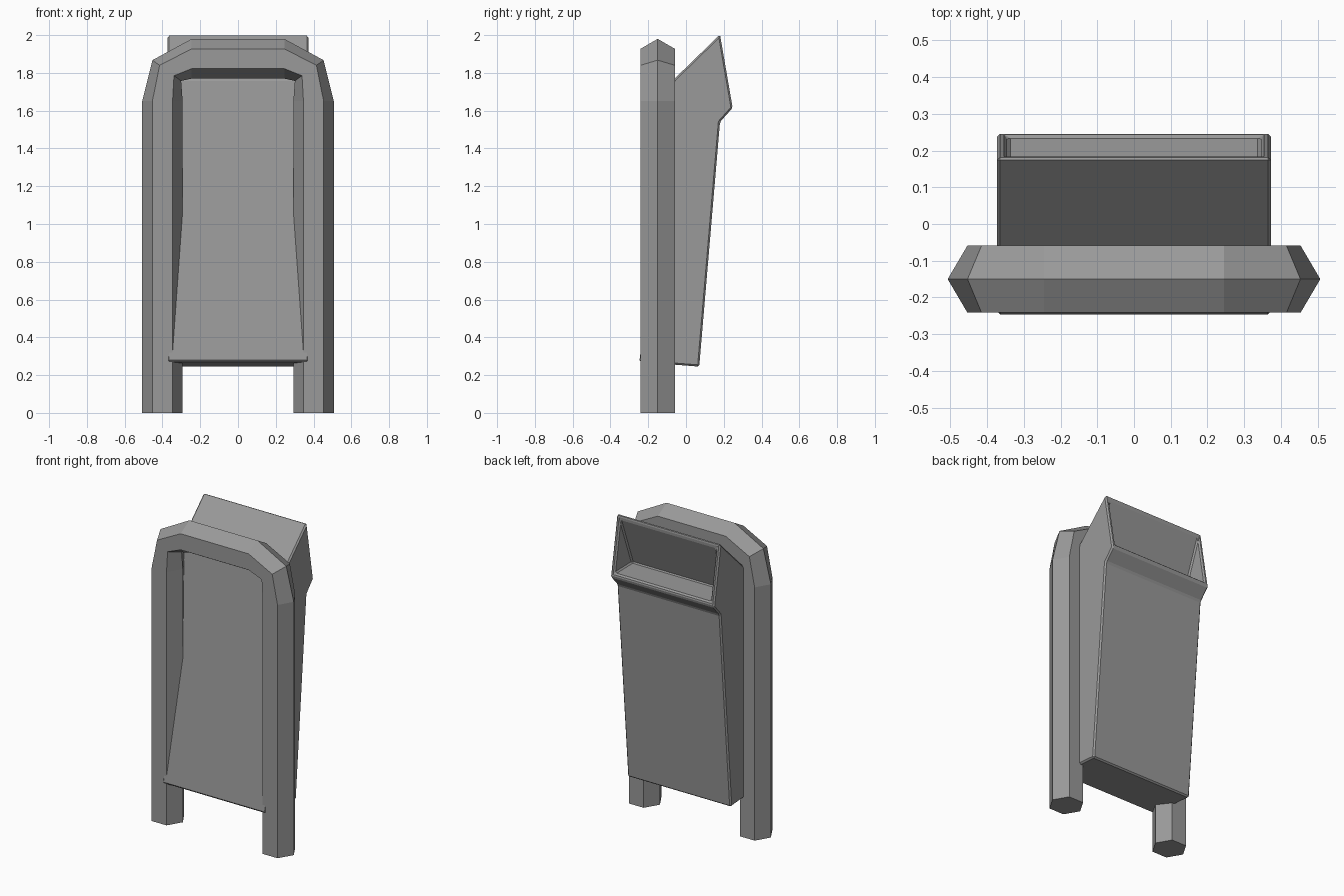
import bpy, bmesh

if "Cube" in bpy.data.objects:
    bpy.data.objects.remove(bpy.data.objects["Cube"])

grey = bpy.data.materials.new("dark_grey")
grey.diffuse_color = (0.32, 0.32, 0.32, 1.0)
grey.use_nodes = True
grey.node_tree.nodes["Principled BSDF"].inputs["Base Color"].default_value = grey.diffuse_color


def add_object(name, bm):
    bmesh.ops.recalc_face_normals(bm, faces=bm.faces)
    mesh = bpy.data.meshes.new(name)
    bm.to_mesh(mesh)
    bm.free()
    mesh.materials.append(grey)
    obj = bpy.data.objects.new(name, mesh)
    bpy.context.collection.objects.link(obj)
    return obj


# Arched frame: hexagonal tube swept over the legs and top
FRAME_Y = -0.15
# centre x, centre z, outward half-width vector x, z
half = [(-0.40, 0.0, -0.107, 0.0),
        (-0.40, 1.65, -0.107, 0.0),
        (-0.377, 1.8125, -0.076, 0.055),
        (-0.245, 1.875, 0.0, 0.105)]
path = half + [(-x, z, -dx, dz) for x, z, dx, dz in reversed(half)]
hexagon = [(1, 0), (0.5, 0.091), (-0.5, 0.091),
           (-1, 0), (-0.5, -0.091), (0.5, -0.091)]

bm = bmesh.new()
rings = [[bm.verts.new((x + u * dx, FRAME_Y + v, z + u * dz)) for u, v in hexagon]
         for x, z, dx, dz in path]
for a, b in zip(rings, rings[1:]):
    for i in range(6):
        j = (i + 1) % 6
        bm.faces.new((a[i], a[j], b[j], b[i]))
bm.faces.new(rings[0])
bm.faces.new(rings[-1])
add_object("arched_frame", bm)

# Bin body: side profile (y, z) extruded across x
W = 0.373
profile = [(-0.247, 0.27), (0.07, 0.245), (0.18, 1.54),
           (0.247, 1.615), (0.18, 2.003), (-0.065, 1.765)]
bm = bmesh.new()
left = [bm.verts.new((-W, y, z)) for y, z in profile]
right = [bm.verts.new((W, y, z)) for y, z in profile]
bm.faces.new(left)
bm.faces.new(right)
for i in range(len(profile)):
    j = (i + 1) % len(profile)
    face = bm.faces.new((left[i], left[j], right[j], right[i]))
    if i == 3:
        mouth = face
bmesh.ops.recalc_face_normals(bm, faces=bm.faces)
bm.normal_update()

# Mouth: inset opening with a wedge-shaped chute behind it
bmesh.ops.inset_region(bm, faces=[mouth], thickness=0.028, use_even_offset=True)
low = sorted(mouth.verts, key=lambda v: v.co.z)
bl, br = sorted(low[:2], key=lambda v: v.co.x)
tl, tr = sorted(low[2:], key=lambda v: v.co.x)
bmesh.ops.delete(bm, geom=[mouth], context='FACES_ONLY')
il = bm.verts.new((bl.co.x, 0.06, 1.645))
ir = bm.verts.new((br.co.x, 0.06, 1.645))
bm.faces.new((tl, tr, ir, il))
bm.faces.new((bl, br, ir, il))
bm.faces.new((tl, bl, il))
bm.faces.new((tr, br, ir))
body = add_object("bin_body", bm)

# Narrow chamfer on the body edges
bevel = body.modifiers.new("edge_chamfer", 'BEVEL')
bevel.width = 0.009
bevel.segments = 1
bevel.limit_method = 'ANGLE'
bevel.angle_limit = 0.5
